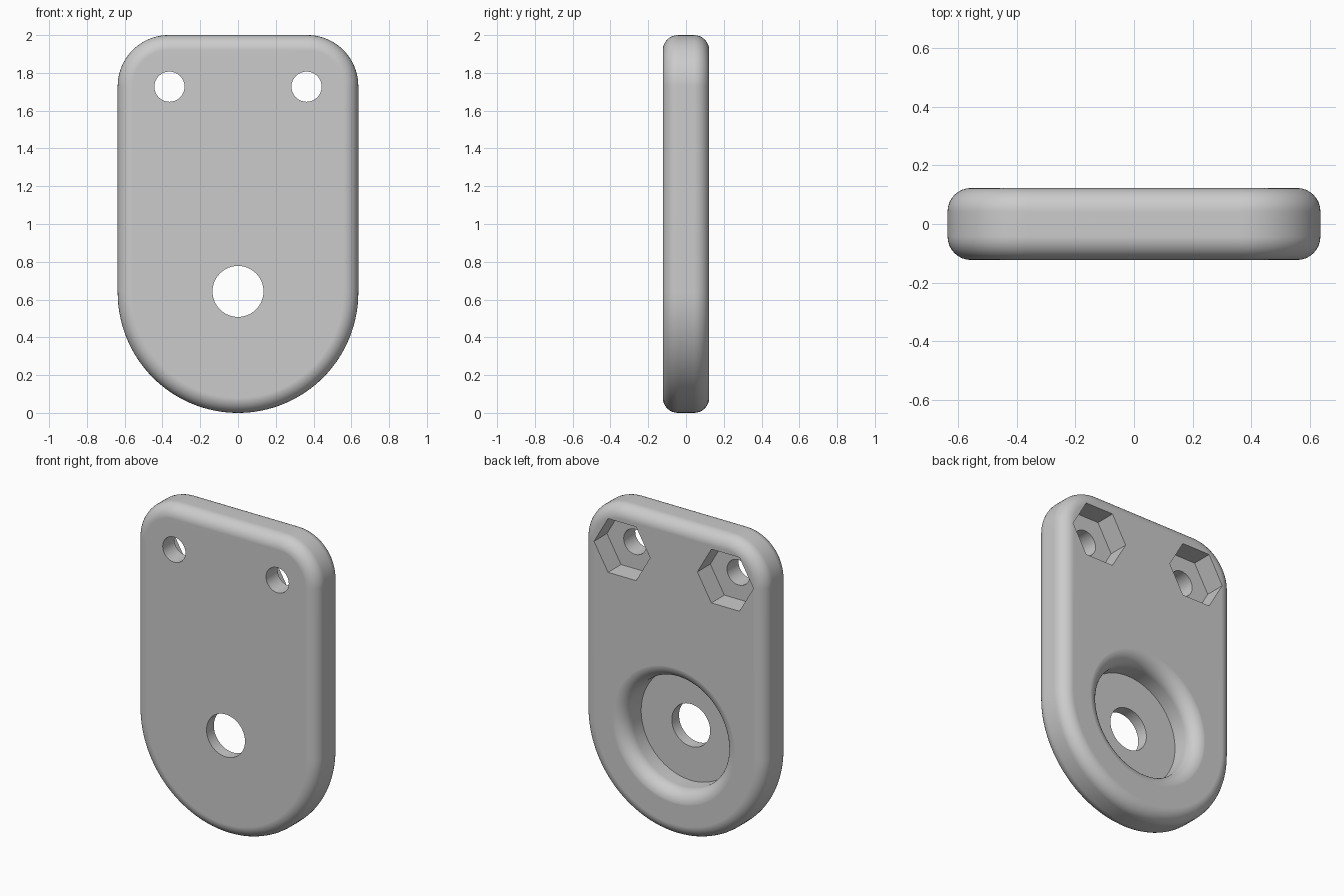
import bpy
import bmesh
from math import pi, sin, cos, radians

cube = bpy.data.objects.get("Cube")
if cube:
    bpy.data.objects.remove(cube, do_unlink=True)

HALF_W, HALF_D, HEIGHT = 0.637, 0.123, 2.0
EDGE_R, CORNER_R = 0.08, 0.27
BOLT_X, BOLT_Z, HUB_Z = 0.363, 1.727, 0.643

grey = bpy.data.materials.new("plain grey")
grey.use_nodes = True
colour = (0.6, 0.6, 0.6, 1)
grey.diffuse_color = colour
grey.node_tree.nodes["Principled BSDF"].inputs["Base Color"].default_value = colour


def make_object(name, bm):
    bmesh.ops.recalc_face_normals(bm, faces=bm.faces)
    mesh = bpy.data.meshes.new(name)
    bm.to_mesh(mesh)
    bm.free()
    mesh.materials.append(grey)
    obj = bpy.data.objects.new(name, mesh)
    bpy.context.collection.objects.link(obj)
    return obj


def prism(name, outline, y0, y1):
    """Extrude an x-z outline from y0 to y1."""
    bm = bmesh.new()
    face = bm.faces.new([bm.verts.new((x, y0, z)) for x, z in outline])
    out = bmesh.ops.extrude_face_region(bm, geom=[face])
    verts = [v for v in out["geom"] if isinstance(v, bmesh.types.BMVert)]
    bmesh.ops.translate(bm, verts=verts, vec=(0, y1 - y0, 0))
    return make_object(name, bm)


def arc(cx, cz, r, start, end, steps):
    angles = [radians(start + (end - start) * i / steps) for i in range(steps + 1)]
    return [(cx + r * cos(a), cz + r * sin(a)) for a in angles]


def circle(cx, cz, r, sides):
    return arc(cx, cz, r, 0, 360, sides)[:-1]


def lathe(name, profile, cz, sides):
    """Revolve (radius, y) points about the y axis at height cz."""
    bm = bmesh.new()
    rings = [[bm.verts.new((x, y, z)) for x, z in circle(0, cz, r, sides)]
             for r, y in profile]
    for a, b in zip(rings, rings[1:]):
        for i in range(sides):
            j = (i + 1) % sides
            bm.faces.new((a[i], a[j], b[j], b[i]))
    bm.faces.new(rings[0])
    bm.faces.new(rings[-1])
    return make_object(name, bm)


# Plate: semicircular bottom, rounded top corners, filleted rim
top_x, top_z = HALF_W - CORNER_R, HEIGHT - CORNER_R
outline = (arc(0, HALF_W, HALF_W, 180, 360, 64)
           + arc(top_x, top_z, CORNER_R, 0, 90, 20)
           + arc(-top_x, top_z, CORNER_R, 90, 180, 20))
plate = prism("mounting_plate", outline, -HALF_D, HALF_D)
bevel = plate.modifiers.new("rim fillet", "BEVEL")
bevel.width = EDGE_R
bevel.segments = 8
bevel.limit_method = "ANGLE"
bevel.angle_limit = radians(60)

# Hub hole and the round recess with a rolled lip on the back
floor_r, lip_r = 0.35, 0.085
lip = [(floor_r + lip_r * (1 - cos(a)), HALF_D - lip_r * (1 - sin(a)) + 0.0003)
       for a in (pi / 2 * i / 10 for i in range(11))]
profile = [(floor_r, -0.05)] + lip + [(floor_r + lip_r, 0.3)]
cutters = [lathe("recess_cutter", profile, HUB_Z, 80),
           prism("hub_hole_cutter", circle(0, HUB_Z, 0.135, 48), -0.4, 0.4)]

# Bolt holes with hexagonal nut pockets on the back
for side, s in (("left", 1), ("right", -1)):
    x = s * BOLT_X
    cutters.append(prism(side + "_nut_pocket_cutter", circle(x, BOLT_Z, 0.197, 6), -0.007, 0.4))
    cutters.append(prism(side + "_bolt_hole_cutter", circle(x, BOLT_Z, 0.08, 32), -0.4, 0.4))

for cutter in cutters:
    cutter.hide_render = True
    mod = plate.modifiers.new(cutter.name, "BOOLEAN")
    mod.operation = "DIFFERENCE"
    mod.solver = "EXACT"
    mod.object = cutter

# Bake the cuts and remove the helpers
bpy.context.view_layer.update()
graph = bpy.context.evaluated_depsgraph_get()
baked = bpy.data.meshes.new_from_object(plate.evaluated_get(graph))
plate.modifiers.clear()
plate.data = baked
baked.name = "mounting_plate"
for cutter in cutters:
    bpy.data.objects.remove(cutter, do_unlink=True)

# Smooth fillets, crisp cut edges
bpy.ops.object.select_all(action="DESELECT")
plate.select_set(True)
bpy.context.view_layer.objects.active = plate
bpy.ops.object.shade_smooth_by_angle(angle=radians(30))
weighted = plate.modifiers.new("flat face normals", "WEIGHTED_NORMAL")
weighted.keep_sharp = True
